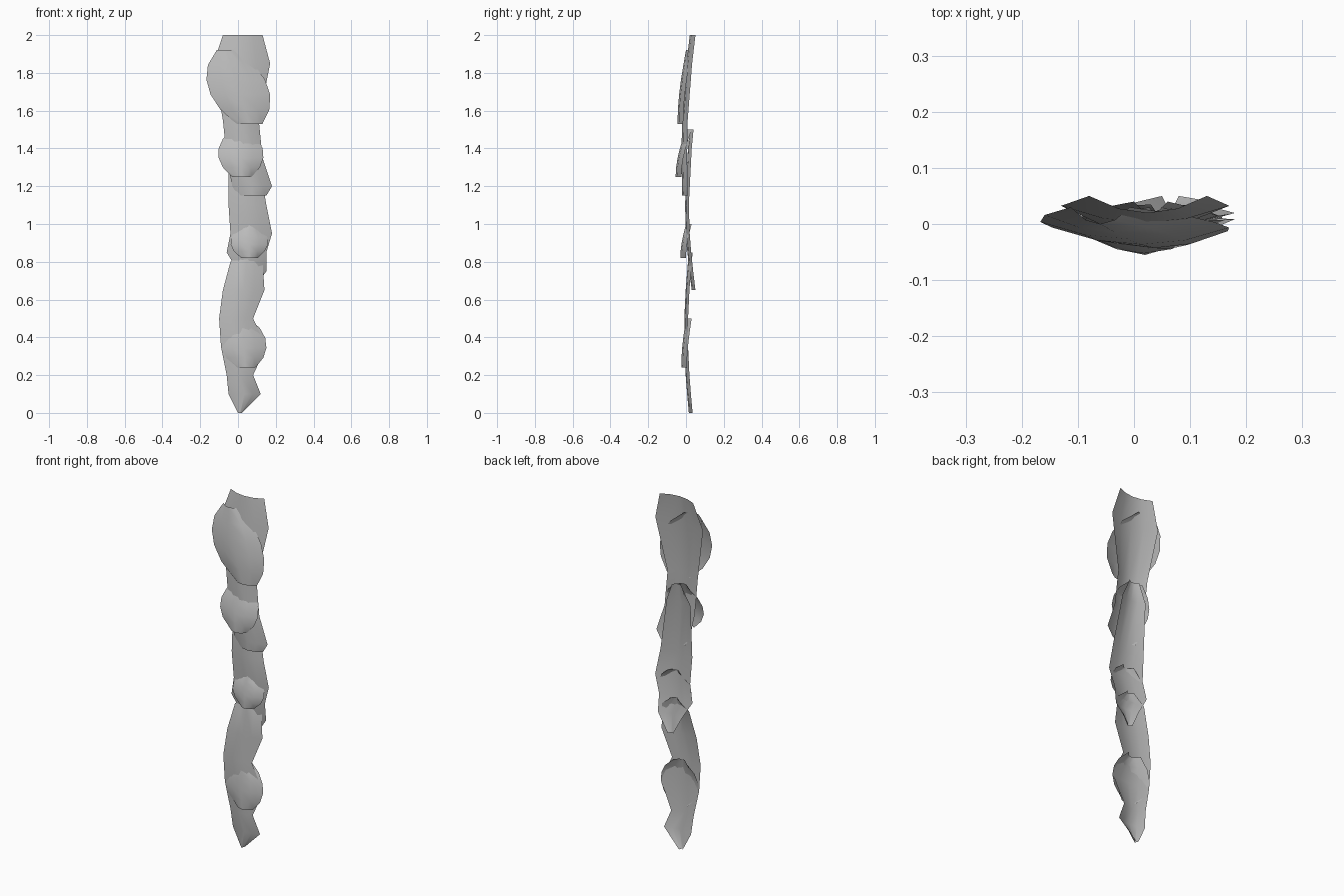
import bpy
from math import sin, pi

cube = bpy.data.objects.get("Cube")
if cube:
    bpy.data.objects.remove(cube, do_unlink=True)

grey = bpy.data.materials.new("bark grey")
grey.use_nodes = True
grey.diffuse_color = (0.5, 0.5, 0.5, 1)
shader = grey.node_tree.nodes["Principled BSDF"]
shader.inputs["Base Color"].default_value = grey.diffuse_color

COLUMNS = 5


def build_sheet(name, rows, depth_rule, curl):
    """Thin sheet from rows of (height, left edge, right edge).

    depth_rule gives the middle's y from 0 at the top to 1 at the bottom,
    and both side edges curl towards the back."""
    top, bottom = rows[0][0], rows[-1][0]
    verts, faces = [], []
    for z, left, right in rows:
        middle = depth_rule((top - z) / (top - bottom))
        for column in range(COLUMNS):
            across = column / (COLUMNS - 1)
            side = 2 * across - 1
            x = left + (right - left) * across
            verts.append((x, middle + curl * side ** 2, z))
    for row in range(len(rows) - 1):
        for column in range(COLUMNS - 1):
            a = row * COLUMNS + column
            b = a + COLUMNS
            faces.append((a, b, b + 1, a + 1))
    mesh = bpy.data.meshes.new(name)
    mesh.from_pydata(verts, [], faces)
    mesh.materials.append(grey)
    mesh.polygons.foreach_set("use_smooth", [True] * len(faces))
    sheet = bpy.data.objects.new(name, mesh)
    bpy.context.collection.objects.link(sheet)


def strip(name, rows, top_y, bottom_y, bulge, curl):
    """Long strip whose middle bulges to the front between its two ends."""
    def depth(down):
        return top_y + (bottom_y - top_y) * down - bulge * sin(pi * down)

    build_sheet(name, rows, depth, curl)


def flake(name, top, bottom, top_x, bottom_x, half_width, reach):
    """Short rounded flake that leans out to the front as it goes down."""
    def depth(down):
        return -reach * sin(pi / 2 * down)

    steps = 5
    rows = []
    for step in range(steps + 1):
        down = step / steps
        centre = top_x + (bottom_x - top_x) * down
        half = half_width * sin(pi * (0.05 + 0.87 * down)) ** 0.6
        z = top + (bottom - top) * down
        rows.append((z, centre - half, centre + half))
    build_sheet(name, rows, depth, 0.03)


# Long strips, each overlapping the next one down
strip("upper_strip", [
    (2, -0.08, 0.13),
    (1.85, -0.13, 0.17),
    (1.55, -0.08, 0.11),
    (1.35, -0.06, 0.13),
    (1.2, -0.03, 0.18),
    (1.15, 0, 0.15),
], top_y=0.02, bottom_y=-0.02, bulge=0.02, curl=0.03)

strip("middle_strip", [
    (1.5, 0, 0.06),
    (1.4, -0.05, 0.1),
    (1.1, -0.05, 0.15),
    (0.95, -0.04, 0.18),
    (0.85, -0.06, 0.15),
    (0.75, 0, 0.15),
    (0.65, 0.05, 0.08),
], top_y=0.02, bottom_y=0.03, bulge=0.03, curl=0.02)

strip("lower_strip", [
    (0.85, 0.03, 0.07),
    (0.8, -0.04, 0.13),
    (0.65, -0.08, 0.14),
    (0.5, -0.1, 0.08),
    (0.35, -0.09, 0.15),
    (0.2, -0.06, 0.08),
    (0.1, -0.05, 0.12),
    (0, 0, 0.02),
], top_y=0.015, bottom_y=0.015, bulge=0.025, curl=0.02)

# Short flakes on the front of the strips
flake("top_flake", top=1.92, bottom=1.53, top_x=-0.06, bottom_x=0.06,
      half_width=0.16, reach=0.045)
flake("upper_flake", top=1.5, bottom=1.25, top_x=0.01, bottom_x=0.02,
      half_width=0.12, reach=0.055)
flake("middle_flake", top=1, bottom=0.82, top_x=0.06, bottom_x=0.06,
      half_width=0.1, reach=0.03)
flake("lower_flake", top=0.5, bottom=0.24, top_x=0.02, bottom_x=0.04,
      half_width=0.12, reach=0.025)
